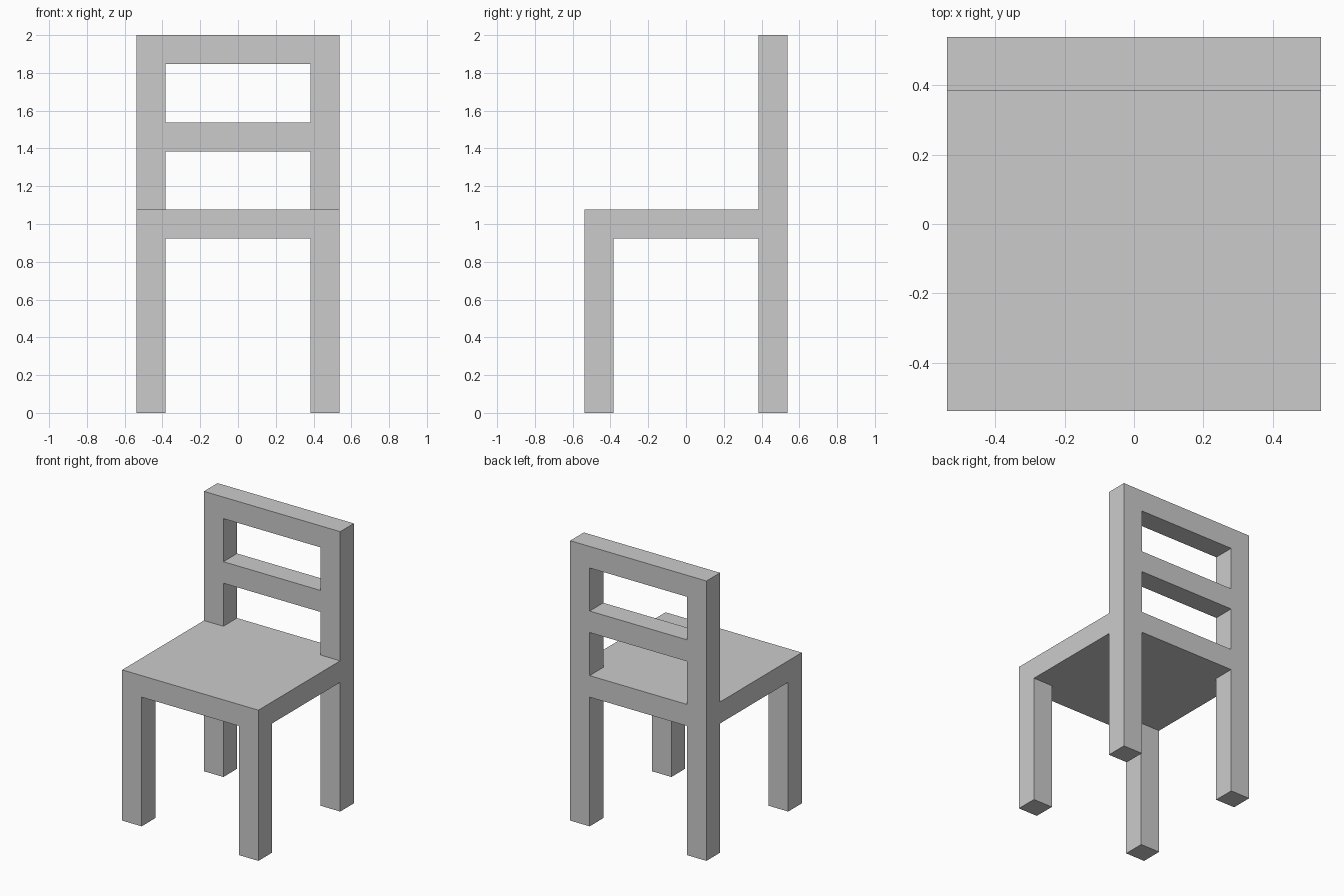
import bpy
import bmesh
from mathutils import Matrix, Vector

if "Cube" in bpy.data.objects:
    bpy.data.objects.remove(bpy.data.objects["Cube"])

U = 2 / 13  # bar thickness: the chair is 7 x 7 x 13 bars


def box(name, lo, hi, mirror=False):
    """Box between two corners given in bar units, optionally mirrored across x."""
    lo, hi = Vector(lo) * U, Vector(hi) * U
    mesh = bpy.data.meshes.new(name)
    bm = bmesh.new()
    bmesh.ops.create_cube(bm, size=1, matrix=Matrix.LocRotScale((lo + hi) / 2, None, hi - lo))
    bm.to_mesh(mesh)
    bm.free()
    obj = bpy.data.objects.new(name, mesh)
    bpy.context.collection.objects.link(obj)
    if mirror:
        obj.modifiers.new("mirror_x", 'MIRROR').use_axis[0] = True
    return obj


# Front legs, and back legs running up into the backrest posts
box("front_legs", (2.5, -3.5, 0), (3.5, -2.5, 6), mirror=True)
box("back_posts", (2.5, 2.5, 0), (3.5, 3.5, 13), mirror=True)

# Seat slab in front of the posts
box("seat", (-3.5, -3.5, 6), (3.5, 2.5, 7))

# Rails between the posts: seat level, middle and top of the backrest
for name, z in (("seat_back_rail", 6), ("middle_rail", 9), ("top_rail", 12)):
    box(name, (-2.5, 2.5, z), (2.5, 3.5, z + 1))
